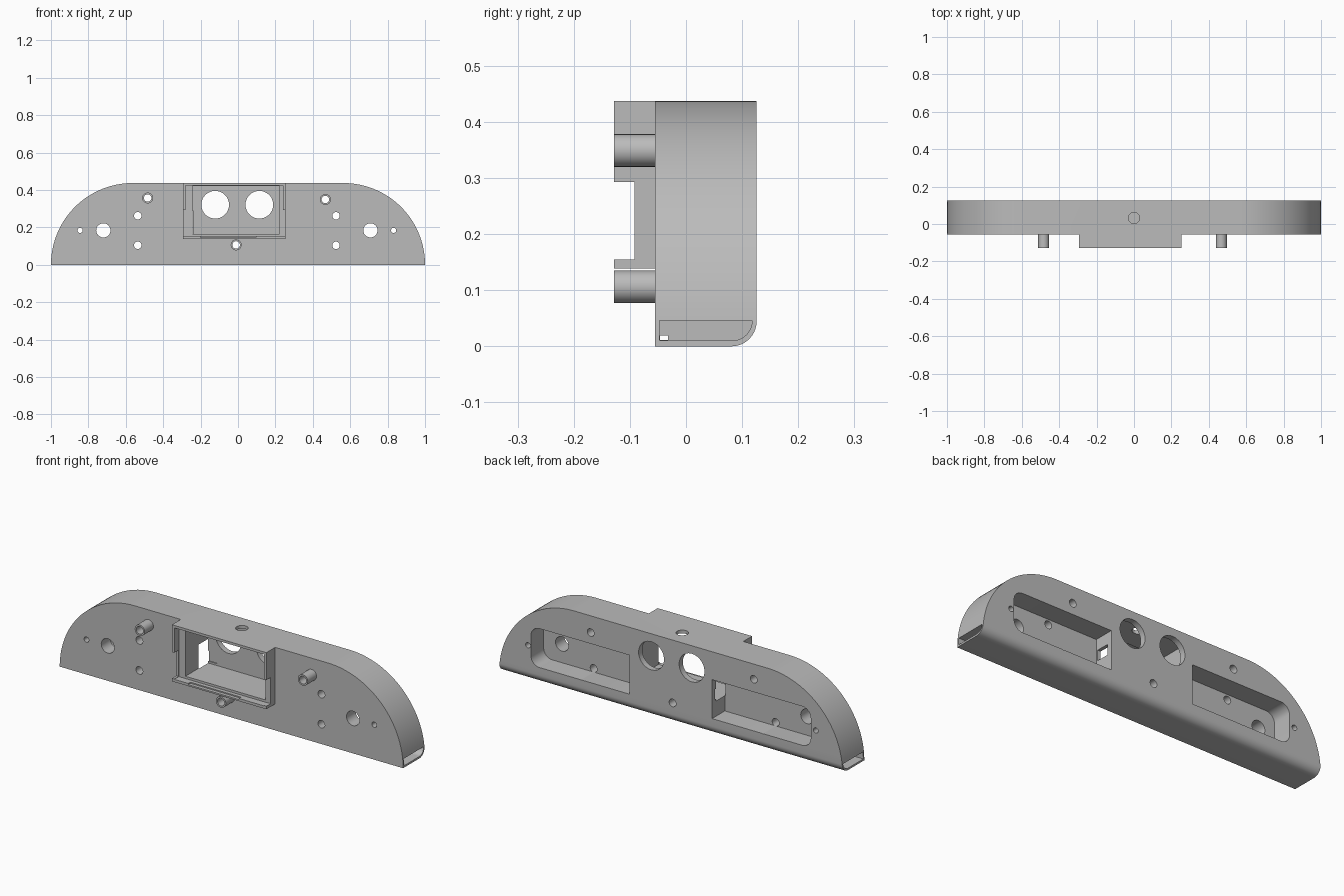
import bpy, bmesh
from math import cos, sin, pi, radians

cube = bpy.data.objects.get("Cube")
if cube:
    bpy.data.objects.remove(cube, do_unlink=True)

grey = bpy.data.materials.new("light_grey")
grey.use_nodes = True
COLOUR = (0.5, 0.5, 0.5, 1)
grey.diffuse_color = COLOUR
grey.node_tree.nodes["Principled BSDF"].inputs["Base Color"].default_value = COLOUR

FRONT, BACK, TOP, TIP = -0.055, 0.126, 0.437, -0.128


def arc(cx, cz, r, a0, a1, n=10):
    angles = [radians(a0 + (a1 - a0) * i / n) for i in range(n + 1)]
    return [(cx + r * cos(a), cz + r * sin(a)) for a in angles]


def prism(name, points, lo, hi, axis="y"):
    """Extrude a 2D outline along one axis."""
    place = {"x": lambda p, t: (t, p[0], p[1]),
             "y": lambda p, t: (p[0], t, p[1]),
             "z": lambda p, t: (p[0], p[1], t)}[axis]
    bm = bmesh.new()
    a = [bm.verts.new(place(p, lo)) for p in points]
    b = [bm.verts.new(place(p, hi)) for p in points]
    bm.faces.new(a)
    bm.faces.new(b[::-1])
    n = len(points)
    for i in range(n):
        bm.faces.new((a[i], b[i], b[(i + 1) % n], a[(i + 1) % n]))
    bmesh.ops.recalc_face_normals(bm, faces=bm.faces)
    mesh = bpy.data.meshes.new(name)
    bm.to_mesh(mesh)
    bm.free()
    mesh.materials.append(grey)
    ob = bpy.data.objects.new(name, mesh)
    bpy.context.collection.objects.link(ob)
    return ob


def block(name, x0, x1, y0, y1, z0, z1):
    return prism(name, [(x0, z0), (x1, z0), (x1, z1), (x0, z1)], y0, y1)


def rod(name, u, v, r, lo, hi, axis="y", n=32):
    return prism(name, arc(u, v, r, 0, 360, n)[:-1], lo, hi, axis)


def combine(target, tool, operation="DIFFERENCE"):
    """Apply a boolean and discard the tool."""
    mod = target.modifiers.new("shape", "BOOLEAN")
    mod.operation, mod.solver, mod.object = operation, "EXACT", tool
    bpy.context.view_layer.objects.active = target
    bpy.ops.object.modifier_apply(modifier=mod.name)
    bpy.data.objects.remove(tool, do_unlink=True)


# Housing: bar with a rounded lower back edge, trimmed to rounded shoulders
section = [(FRONT, 0)] + arc(BACK - 0.045, 0.045, 0.045, -90, 0) + [(BACK, TOP), (FRONT, TOP)]
housing = prism("housing", section, -1, 1, "x")
outline = ([(-1, -0.1), (1, -0.1)] + arc(1 - TOP, 0, TOP, 0, 90, 32)
           + arc(TOP - 1, 0, TOP, 90, 180, 32))
combine(housing, prism("shoulder_trim", outline, -0.3, 0.3), "INTERSECT")

# Front frame and hollow screw pegs
combine(housing, block("frame", -0.295, 0.255, TIP, 0, 0.139, TOP), "UNION")
pegs = [(-0.483, 0.357), (0.467, 0.349), (-0.01, 0.106)]
for x, z in pegs:
    combine(housing, rod("peg", x, z, 0.029, TIP, -0.03), "UNION")

# Stepped recess inside the frame, with side and bottom notches
combine(housing, block("lip_recess", -0.281, 0.241, -0.2, -0.09, 0.153, 0.424))
combine(housing, block("deep_recess", -0.243, 0.222, -0.2, 0.095, 0.165, 0.42))
for x in (-0.295, 0.255):
    combine(housing, block("side_notch", x - 0.03, x + 0.03, -0.2, -0.092, 0.155, 0.293))
combine(housing, block("bottom_notch", -0.2, 0.095, -0.2, -0.11, 0.147, 0.16))

# Twin round openings in the back and one in the top
for x in (-0.122, 0.114):
    combine(housing, rod("round_opening", x, 0.321, 0.074, 0.05, 0.2, n=48))
combine(housing, rod("top_hole", 0, 0.032, 0.03, 0.4, 0.5, "z"))

for side in (-1, 1):
    # Back pocket, rounded at its outer end, linked to the recess
    pocket = ([(0.24, 0.085)] + arc(0.765, 0.135, 0.05, -90, 0)
              + arc(0.765, 0.24, 0.05, 0, 90) + [(0.24, 0.29)])
    combine(housing, prism("pocket", [(side * x, z) for x, z in pocket], 0.02, 0.2))
    x0, x1 = sorted((side * 0.19, side * 0.26))
    combine(housing, block("link", x0, x1, 0.03, 0.1, 0.175, 0.23))
    # Screw and cable holes
    for x, z, r in [(0.714, 0.184, 0.038), (0.53, 0.262, 0.02),
                    (0.53, 0.104, 0.02), (0.838, 0.184, 0.014)]:
        combine(housing, rod("hole", side * x - 0.006, z, r, -0.2, 0.2))
    # Slot in the end
    slot = [(-0.047, 0.01)] + arc(0.082, 0.046, 0.036, -90, 0) + [(-0.047, 0.046)]
    x0, x1 = sorted((side * 0.88, side * 1.1))
    combine(housing, prism("end_slot", slot, x0, x1, "x"))

# Narrow cable channel and peg bores
combine(housing, block("channel", -0.95, 0.95, -0.046, -0.032, 0.011, 0.019))
for x, z in pegs:
    combine(housing, rod("bore", x, z, 0.02, -0.2, 0.2))

# Smooth curved walls, keep crisp edges
bpy.ops.object.select_all(action="DESELECT")
housing.select_set(True)
bpy.context.view_layer.objects.active = housing
bpy.ops.object.shade_smooth_by_angle(angle=radians(30))
